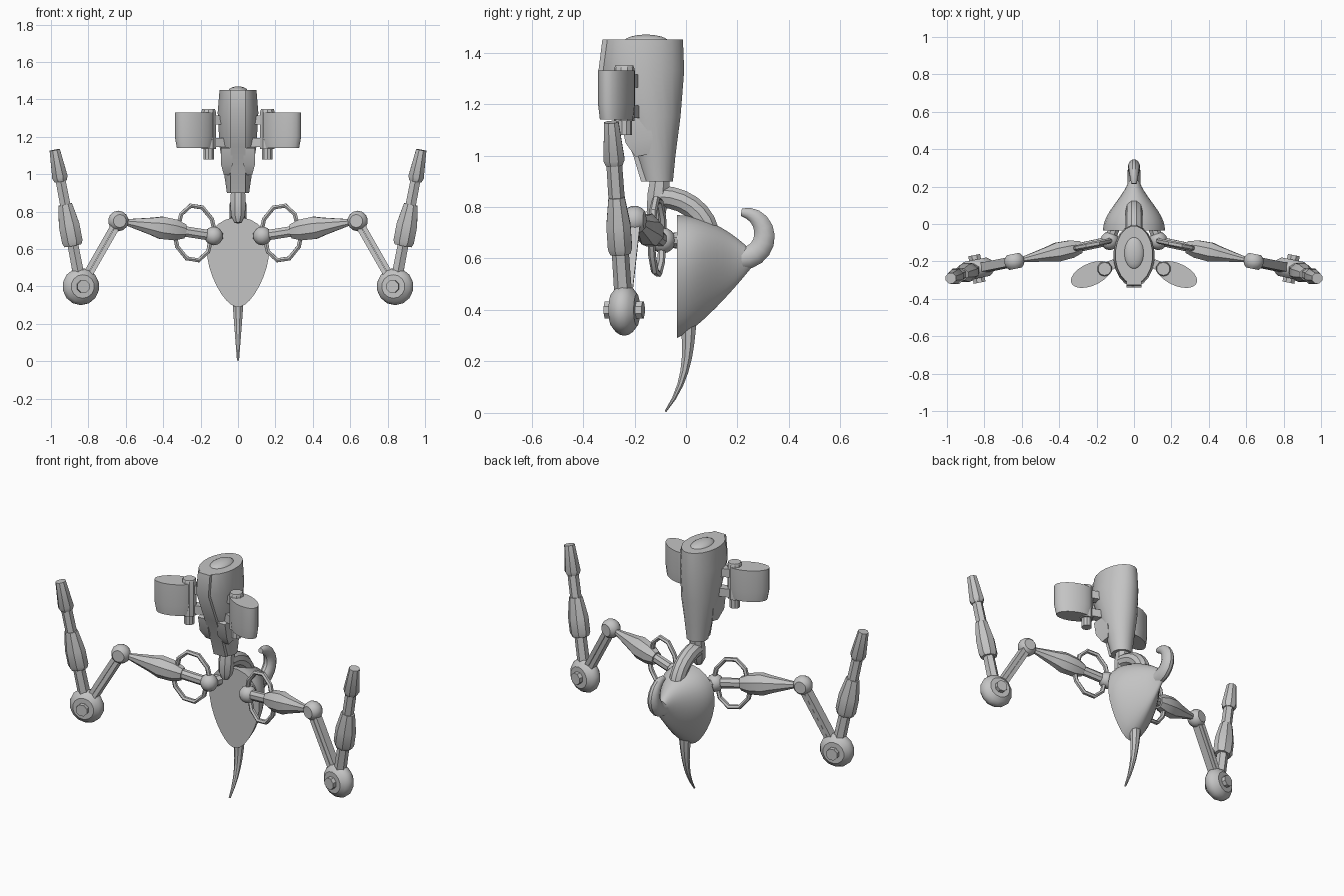
import bpy, bmesh
from math import sin, cos, pi, sqrt, radians
from mathutils import Vector

cube = bpy.data.objects.get("Cube")
if cube:
    bpy.data.objects.remove(cube, do_unlink=True)

colour = (.55, .55, .55, 1)
grey = bpy.data.materials.new("plain_grey")
grey.use_nodes = True
grey.diffuse_color = colour
grey.node_tree.nodes["Principled BSDF"].inputs["Base Color"].default_value = colour

X, Y, Z = Vector((1, 0, 0)), Vector((0, 1, 0)), Vector((0, 0, 1))


def circle(sides):
    angles = [2 * pi * (i + .5) / sides for i in range(sides)]
    return [(cos(angle), sin(angle)) for angle in angles]


def square():
    return [(sqrt(2) * u, sqrt(2) * v) for u, v in circle(4)]


def shield(sides):
    return [(u * (1 + .3 * v), v) for u, v in circle(sides)]


def steps(count):
    return [i / count for i in range(count + 1)]


def finish(name, bm):
    bmesh.ops.recalc_face_normals(bm, faces=bm.faces)
    mesh = bpy.data.meshes.new(name)
    bm.to_mesh(mesh)
    bm.free()
    mesh.materials.append(grey)
    part = bpy.data.objects.new(name, mesh)
    bpy.context.collection.objects.link(part)
    bpy.ops.object.select_all(action="DESELECT")
    part.select_set(True)
    bpy.context.view_layer.objects.active = part
    bpy.ops.object.shade_smooth_by_angle(angle=radians(32))


def loft(name, points, radii, profile, ref=Y, axis=None):
    """Skin a profile along points; each radius pair is (across, along ref)."""
    bm = bmesh.new()
    last = len(points) - 1
    rings = []
    for i, (point, (across, along)) in enumerate(zip(points, radii)):
        tangent = axis or points[min(i + 1, last)] - points[max(i - 1, 0)]
        tangent = tangent.normalized()
        a = tangent.cross(ref).normalized()
        b = a.cross(tangent)
        rings.append([bm.verts.new(point + a * u * across + b * v * along) for u, v in profile])
    for ring, following in zip(rings, rings[1:]):
        for k in range(len(profile)):
            bm.faces.new((ring[k - 1], ring[k], following[k], following[k - 1]))
    bm.faces.new(rings[0])
    bm.faces.new(rings[-1])
    finish(name, bm)


def chain(name, start, end, stations, profile, ref=Y, flat=1):
    """Straight turned part: stations are (fraction, radius)."""
    loft(name, [start.lerp(end, t) for t, r in stations],
         [(r, r * flat) for t, r in stations], profile, ref, end - start)


def disc(name, centre, axis, radius, half):
    """Rounded wheel."""
    chain(name, centre - axis * half, centre + axis * half,
          [(t, radius * sqrt(1 - .6 * (2 * t - 1) ** 2)) for t in steps(6)], circle(14), Z)


def ball(name, centre, radius):
    bm = bmesh.new()
    bmesh.ops.create_uvsphere(bm, u_segments=12, v_segments=8, radius=radius)
    bmesh.ops.translate(bm, verts=bm.verts, vec=centre)
    finish(name, bm)


# Head tower: height, middle y, half width, half depth
head = [(.9, -.11, .06, .06), (1, -.12, .075, .08), (1.15, -.14, .1, .12),
        (1.33, -.17, .11, .165), (1.45, -.165, .1, .155)]
loft("head_tower", [Vector((0, y, z)) for z, y, width, depth in head],
     [(width, depth) for z, y, width, depth in head], circle(20), Y, Z)
loft("head_front_panel", [Vector((0, y - depth + .01, z)) for z, y, width, depth in head],
     [(.04, .015) for section in head], square(), Y, Z)
dome = [t * pi / 2.2 for t in steps(5)]
loft("head_cap", [Vector((0, -.155, 1.44 + .03 * sin(a))) for a in dome],
     [(.055 * cos(a), .09 * cos(a)) for a in dome], circle(20), Y, Z)

# Neck, and the curved pipe that joins it to the body
chain("neck", Vector((0, -.1, .92)), Vector((0, -.12, .74)),
      [(0, .04), (.4, .045), (.8, .04), (1, .02)], circle(8))
loft("neck_pipe", [Vector((0, .19 * sin(t * pi / 2) - .1, .67 + .17 * cos(t * pi / 2)))
                   for t in steps(7)], [(.045, .045)] * 8, circle(10), X)

# Body narrows backwards from a flat front shield
points, radii = [], []
for t in steps(12):
    bottom = .29 + .3 * t ** 1.3
    top = .77 - .16 * t ** 2
    points.append(Vector((0, .31 * t - .035, (bottom + top) / 2)))
    radii.append((.02 + .07 * (1 + cos(pi * t)), (top - bottom) / 2))
loft("body_shell", points, radii, shield(28), Z, Y)

# Tail curls up and forward; spike hangs down and sweeps forward
loft("curled_tail", [Vector((0, .215 + .09 * sin(pi * t), .69 - .09 * cos(pi * t)))
                     for t in steps(10)],
     [(.045 - .03 * t ** 3, .035 - .02 * t ** 3) for t in steps(10)], circle(12), X)
loft("lower_spike", [Vector((0, .01 - .09 * t ** 3, .005 + .36 * (1 - t))) for t in steps(7)],
     [(.004 + .03 * (1 - t), .006 + .03 * (1 - t)) for t in steps(7)], circle(8), X)

for side, sign in (("left_", 1), ("right_", -1)):
    def at(x, y, z):
        return Vector((x * sign, y, z))

    shoulder, elbow = at(.13, -.09, .67), at(.64, -.2, .75)
    wrist, tip = at(.84, -.24, .4), at(.98, -.29, 1.13)
    hinge = at(.2, 1, 0).normalized()

    # Side pod on an upright pivot, held by two brackets
    heights = [(1.14, .9), (1.2, 1), (1.33, 1)]
    loft(side + "pod", [at(.23, -.27, z) for z, size in heights],
         [(.06 * size, .115 * size) for z, size in heights], circle(20), at(.9, -.4, 0), Z)
    chain(side + "pod_pivot", at(.157, -.24, 1.08), at(.157, -.24, 1.35),
          [(0, .03), (.2, .03), (.2, .04), (.95, .04), (1, .035)], circle(10))
    for z in (1.17, 1.29):
        chain(side + "pod_bracket", at(.07, -.2, z), at(.15, -.23, z),
              [(0, .025), (1, .025)], square(), Z)
    chain(side + "cheek_plate", at(.06, -.17, 1), at(.06, -.2, 1.15),
          [(0, .015), (.4, .03), (1, .03)], square(), flat=1.8)

    # Shoulder
    chain(side + "shoulder_mount", at(.1, 0, .67), shoulder, [(0, .035), (1, .03)], circle(8), Z)
    ball(side + "shoulder_ball", shoulder, .05)

    # Upper arm: link, block and cone
    chain(side + "upper_arm", shoulder, elbow,
          [(0, .03), (.3, .03), (.3, .04), (.4, .06), (.55, .065), (.65, .05), (.9, .02), (1, .02)],
          circle(8), flat=.85)

    # Guard bars arch above and below the upper arm
    for name, rise, middle in (("upper_bar", .15, .18), ("lower_bar", -.15, .22)):
        arch = [pi * t for t in steps(5)]
        loft(side + name, [shoulder.lerp(elbow, middle + .2 * cos(a)) + Z * rise * sin(a)
                           for a in arch], [(.013, .015)] * len(arch), circle(6))

    # Elbow and wrist wheels with twin rods between
    disc(side + "elbow_disc", elbow, hinge, .055, .04)
    disc(side + "wrist_disc", wrist, hinge, .1, .05)
    chain(side + "wrist_hub", wrist - hinge * .075, wrist + hinge * .075,
          [(0, .035), (1, .035)], circle(8), Z)
    for offset in (X * .015, X * -.015):
        chain(side + "forearm_rod", elbow + offset, wrist + offset,
              [(0, .012), (1, .012)], square(), flat=2)

    # Raised arm: rod, sleeve and muzzle
    chain(side + "raised_rod", wrist, tip, [(0, .035), (.9, .03)], circle(6))
    chain(side + "raised_sleeve", wrist, tip,
          [(.3, .05), (.33, .06), (.45, .06), (.6, .04)], circle(8), flat=.85)
    chain(side + "raised_muzzle", wrist, tip, [(.77, .035), (.8, .045), (1, .03)], circle(8))
